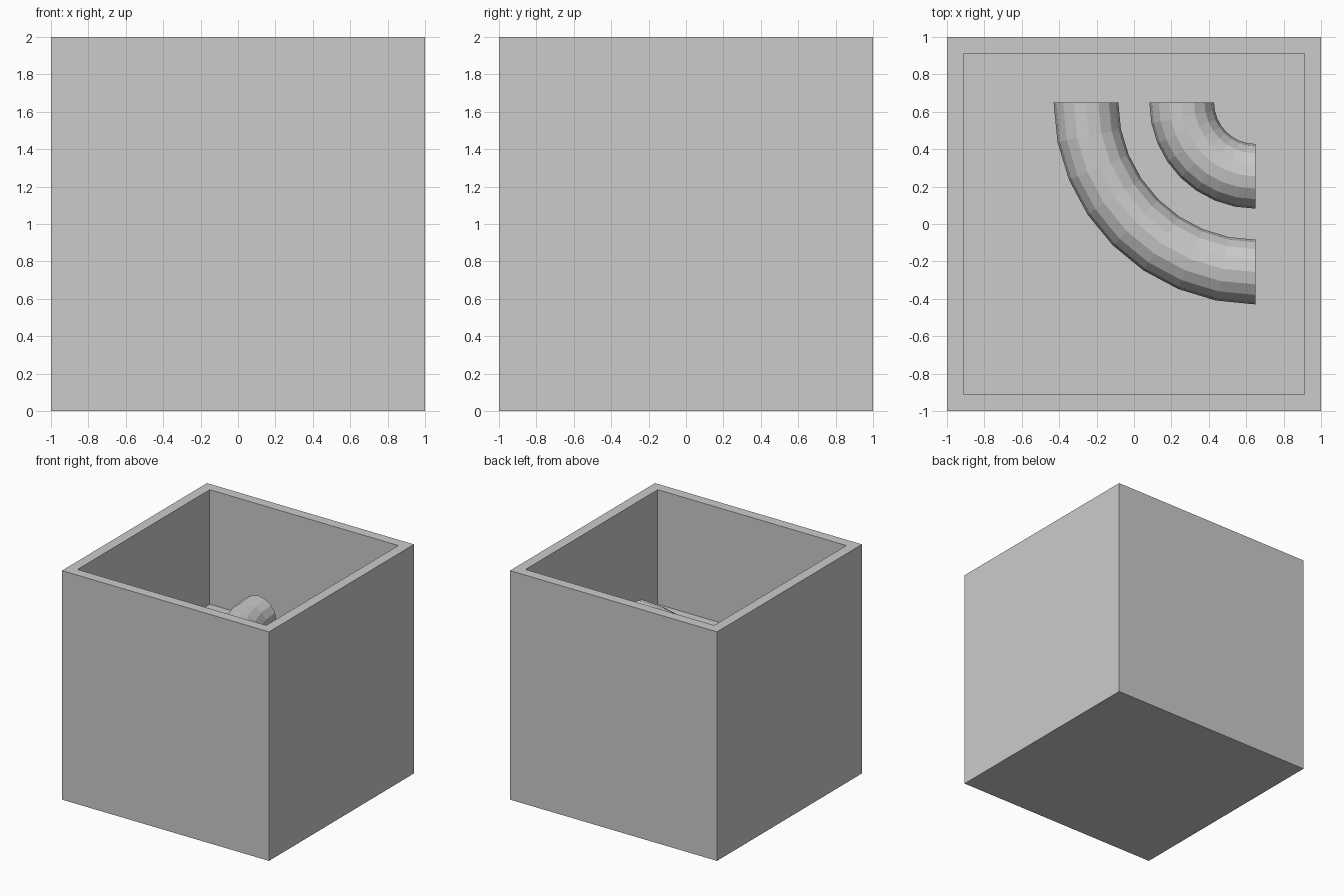
import bpy, bmesh, math
from mathutils import Vector

if "Cube" in bpy.data.objects:
    bpy.data.objects.remove(bpy.data.objects["Cube"])

FLOOR_Z = 1.0      # recess floor
PIPE_R = 0.173
PIPE_Z = 1.177
CORNER = 0.65      # centre of both pipe bends


def finish(name, bm):
    bmesh.ops.recalc_face_normals(bm, faces=bm.faces)
    mesh = bpy.data.meshes.new(name)
    bm.to_mesh(mesh)
    bm.free()
    ob = bpy.data.objects.new(name, mesh)
    bpy.context.collection.objects.link(ob)
    return ob


# Open box: cube with the top face inset and pushed down
bm = bmesh.new()
bmesh.ops.create_cube(bm, size=2)
bmesh.ops.translate(bm, verts=bm.verts, vec=(0, 0, 1))
top = max(bm.faces, key=lambda f: f.calc_center_median().z)
bmesh.ops.inset_region(bm, faces=[top], thickness=0.125)
ext = bmesh.ops.extrude_discrete_faces(bm, faces=[top])
bmesh.ops.translate(bm, verts=ext["faces"][0].verts, vec=(0, 0, FLOOR_Z - 2))
finish("box", bm)


# Quarter-bend pipes: a 16-sided circle swept about the corner
def pipe(name, bend_radius, sides=16, steps=8):
    bm = bmesh.new()
    rings = []
    for i in range(steps + 1):
        a = math.pi + i * math.pi / 2 / steps
        ring = []
        for j in range(sides):
            t = 2 * math.pi * j / sides
            d = bend_radius + PIPE_R * math.cos(t)
            ring.append(bm.verts.new(Vector((
                CORNER + d * math.cos(a),
                CORNER + d * math.sin(a),
                PIPE_Z + PIPE_R * math.sin(t)))))
        rings.append(ring)
    for r0, r1 in zip(rings, rings[1:]):
        for j in range(sides):
            k = (j + 1) % sides
            bm.faces.new((r0[j], r0[k], r1[k], r1[j]))
    bm.faces.new(rings[0])
    bm.faces.new(rings[-1])
    finish(name, bm)


pipe("inner_pipe", 0.395)
pipe("outer_pipe", 0.907)
